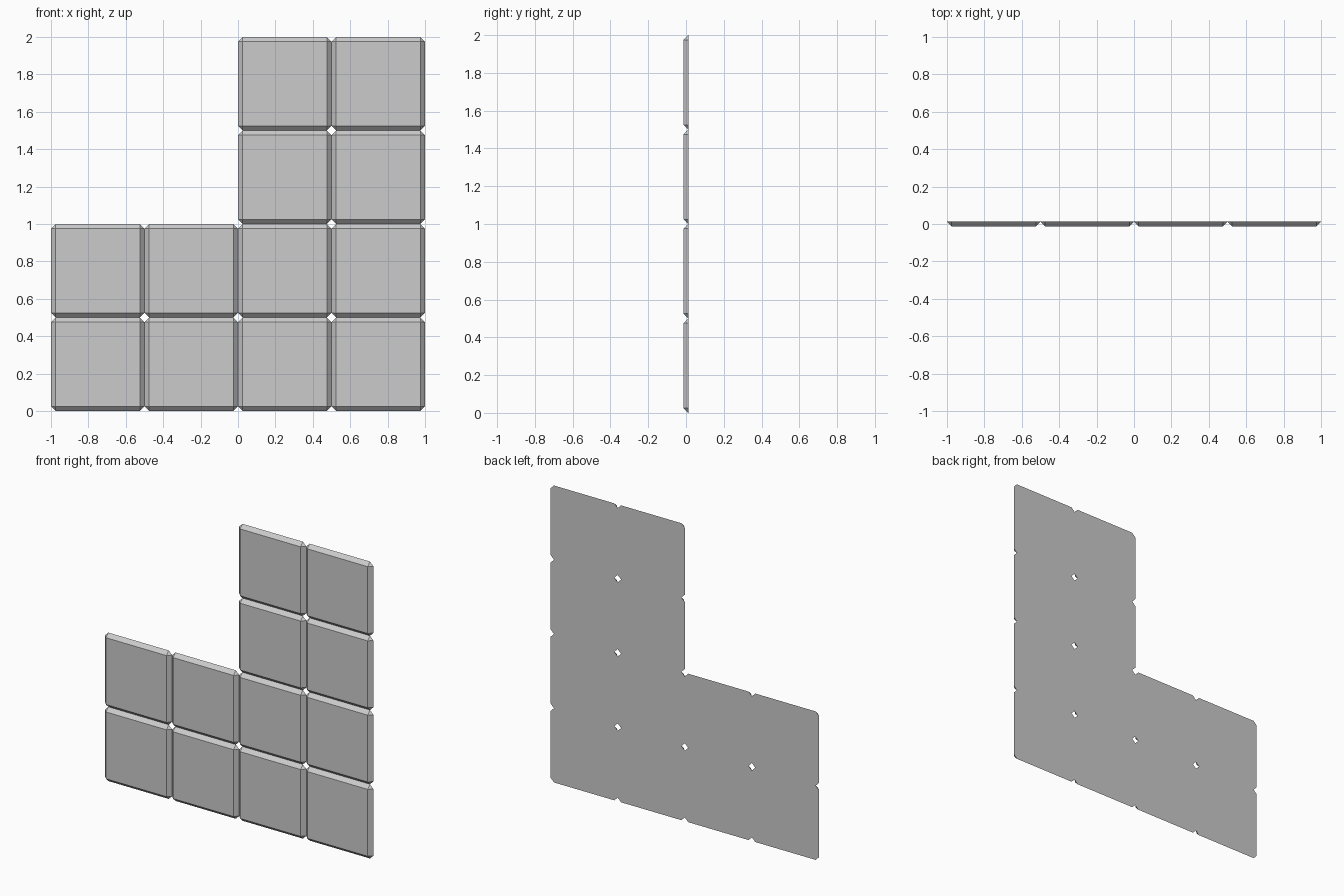
import bpy, bmesh

if "Cube" in bpy.data.objects:
    bpy.data.objects.remove(bpy.data.objects["Cube"])

S = 0.5      # tile size
B = 0.025    # bevel width
Y = 0.0125   # half thickness

def add_tile(bm, x, z):
    """Square front face, octagonal back, sloped sides and cut corners."""
    lo, hi = B, S - B
    square = [(lo, lo), (hi, lo), (hi, hi), (lo, hi)]
    octagon = [(0, lo), (lo, 0), (hi, 0), (S, lo),
               (S, hi), (hi, S), (lo, S), (0, hi)]
    f = [bm.verts.new((x + u, -Y, z + v)) for u, v in square]
    b = [bm.verts.new((x + u, Y, z + v)) for u, v in octagon]
    bm.faces.new(f)
    bm.faces.new(b[::-1])
    for i in range(4):
        j = (i + 1) % 4
        p, q, r = b[2 * i], b[2 * i + 1], b[(2 * i + 2) % 8]
        bm.faces.new((f[i], p, q))            # corner cut
        bm.faces.new((f[i], q, r, f[j]))      # sloped side

# L-shaped panel: four tiles wide below, two tiles wide above
bm = bmesh.new()
for row in range(4):
    for col in range(4):
        if row < 2 or col >= 2:
            add_tile(bm, -1 + col * S, row * S)
bmesh.ops.recalc_face_normals(bm, faces=bm.faces)

mesh = bpy.data.meshes.new("tiled_wall_panel")
bm.to_mesh(mesh)
bm.free()
panel = bpy.data.objects.new("tiled_wall_panel", mesh)
bpy.context.collection.objects.link(panel)
